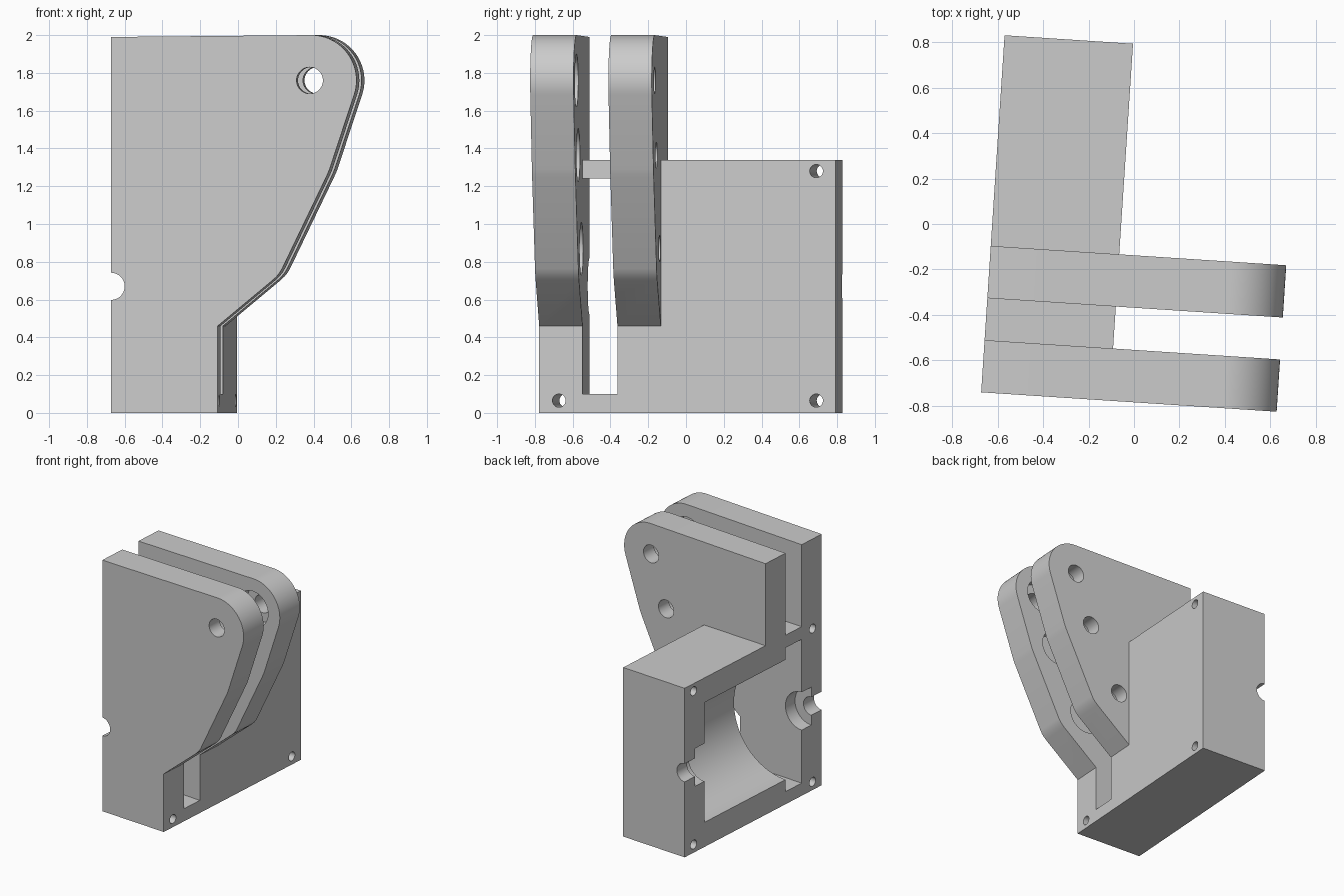
import bpy, bmesh, math
from mathutils import Matrix, Vector

if "Cube" in bpy.data.objects:
    bpy.data.objects.remove(bpy.data.objects["Cube"], do_unlink=True)

# Main dimensions in the bracket's own frame (corner at the origin)
WIDTH, LENGTH, HEIGHT = 0.566, 1.573, 1.34
PLATE = 0.23
REAR = 0.415            # front of the rear plate
AXIS_Z = 0.67           # shaft height
TURN = math.radians(-3.75)

grey = bpy.data.materials.new("light_grey")
grey.use_nodes = True
grey.diffuse_color = (0.6, 0.6, 0.6, 1)
grey.node_tree.nodes["Principled BSDF"].inputs["Base Color"].default_value = (0.6, 0.6, 0.6, 1)


def finish(name, bm):
    bmesh.ops.recalc_face_normals(bm, faces=bm.faces)
    mesh = bpy.data.meshes.new(name)
    bm.to_mesh(mesh)
    bm.free()
    mesh.materials.append(grey)
    obj = bpy.data.objects.new(name, mesh)
    bpy.context.collection.objects.link(obj)
    return obj


def box(name, low, high):
    bm = bmesh.new()
    low, high = Vector(low), Vector(high)
    bmesh.ops.create_cube(bm, size=1, matrix=Matrix.Translation((low + high) / 2)
                          @ Matrix.Diagonal((high - low).to_4d()))
    return finish(name, bm)


def rod(name, start, end, radius, sides=48):
    bm = bmesh.new()
    start, end = Vector(start), Vector(end)
    axis = end - start
    turn = Vector((0, 0, 1)).rotation_difference(axis).to_matrix().to_4x4()
    bmesh.ops.create_cone(bm, cap_ends=True, segments=sides, radius1=radius, radius2=radius,
                          depth=axis.length, matrix=Matrix.Translation((start + end) / 2) @ turn)
    return finish(name, bm)


def prism(name, outline, near, far):
    bm = bmesh.new()
    face = bm.faces.new([bm.verts.new((x, near, z)) for x, z in outline])
    side = bmesh.ops.extrude_face_region(bm, geom=[face])["geom"]
    bmesh.ops.translate(bm, vec=(0, far - near, 0),
                        verts=[v for v in side if isinstance(v, bmesh.types.BMVert)])
    return finish(name, bm)


def combine(target, tool, operation):
    mod = target.modifiers.new(tool.name, "BOOLEAN")
    mod.operation, mod.solver, mod.object = operation, "EXACT", tool
    bpy.context.view_layer.update()
    result = bpy.data.meshes.new_from_object(
        target.evaluated_get(bpy.context.evaluated_depsgraph_get()))
    target.modifiers.clear()
    target.data = result
    bpy.data.objects.remove(tool, do_unlink=True)


# Arm plate outline: rounded tip, slanted edge, rounded elbow, foot
outline = [(0, 0), (0, 1.99)]
for i in range(25):
    a = math.radians(90 - 108.4 * i / 24)
    outline.append((1.062 + 0.24 * math.cos(a), 1.76 + 0.24 * math.sin(a)))
outline += [(1.159, 1.29), (1.151, 1.27), (1.142, 1.25), (0.908, 0.765), (0.895, 0.743),
            (0.878, 0.722), (0.858, 0.703), (WIDTH, 0.46), (WIDTH, 0)]

# Solid body: housing block and two arm plates
body = box("bracket_housing", (0, 0, 0), (WIDTH, LENGTH, HEIGHT))
combine(body, prism("front_plate", outline, 0, PLATE), "UNION")
combine(body, prism("rear_plate", outline, REAR, REAR + PLATE), "UNION")

# Wheel slot, half-round pocket and stepped shaft seat
cutters = [
    box("wheel_slot", (-0.2, PLATE, 0.1), (WIDTH + 0.2, REAR, 1.24)),
    rod("pocket", (0, REAR - 0.05, AXIS_Z), (0, 1.345, AXIS_Z), 0.475, 96),
    rod("front_bearing_seat", (0, 0.12, AXIS_Z), (0, 0.3, AXIS_Z), 0.15),
    rod("back_bearing_seat", (0, 1.3, AXIS_Z), (0, 1.455, AXIS_Z), 0.15),
    rod("shaft_hole", (0, -0.1, AXIS_Z), (0, LENGTH + 0.1, AXIS_Z), 0.072),
]

# Corner screw holes, the one inside the front plate is blind
for y in (0.105, 1.47):
    for z in (0.065, 1.28):
        end = 0.5 if y < 1 and z > 1 else WIDTH + 0.1
        cutters.append(rod("screw_hole", (-0.1, y, z), (end, y, z), 0.035, 32))

# Roller axle holes with bearing seats facing the gap between the plates
for x, z in ((1.054, 1.76), (0.916, 1.365), (0.658, 0.87)):
    start = -0.1 if z > 1.5 else 0.3
    cutters.append(rod("axle_hole", (x, start, z), (x, 0.8, z), 0.07))
    cutters.append(rod("axle_seat", (x, 0.12, z), (x, 0.525, z), 0.14))

# The axle seats must not cut the bridge of the housing
for tool in cutters:
    combine(body, tool, "DIFFERENCE")

# Place the finished bracket
body.data.transform(Matrix.Translation((-0.672, -0.74, 0)) @ Matrix.Rotation(TURN, 4, "Z"))
bpy.ops.object.select_all(action="DESELECT")
body.select_set(True)
bpy.context.view_layer.objects.active = body
bpy.ops.object.shade_smooth_by_angle(angle=math.radians(20))
